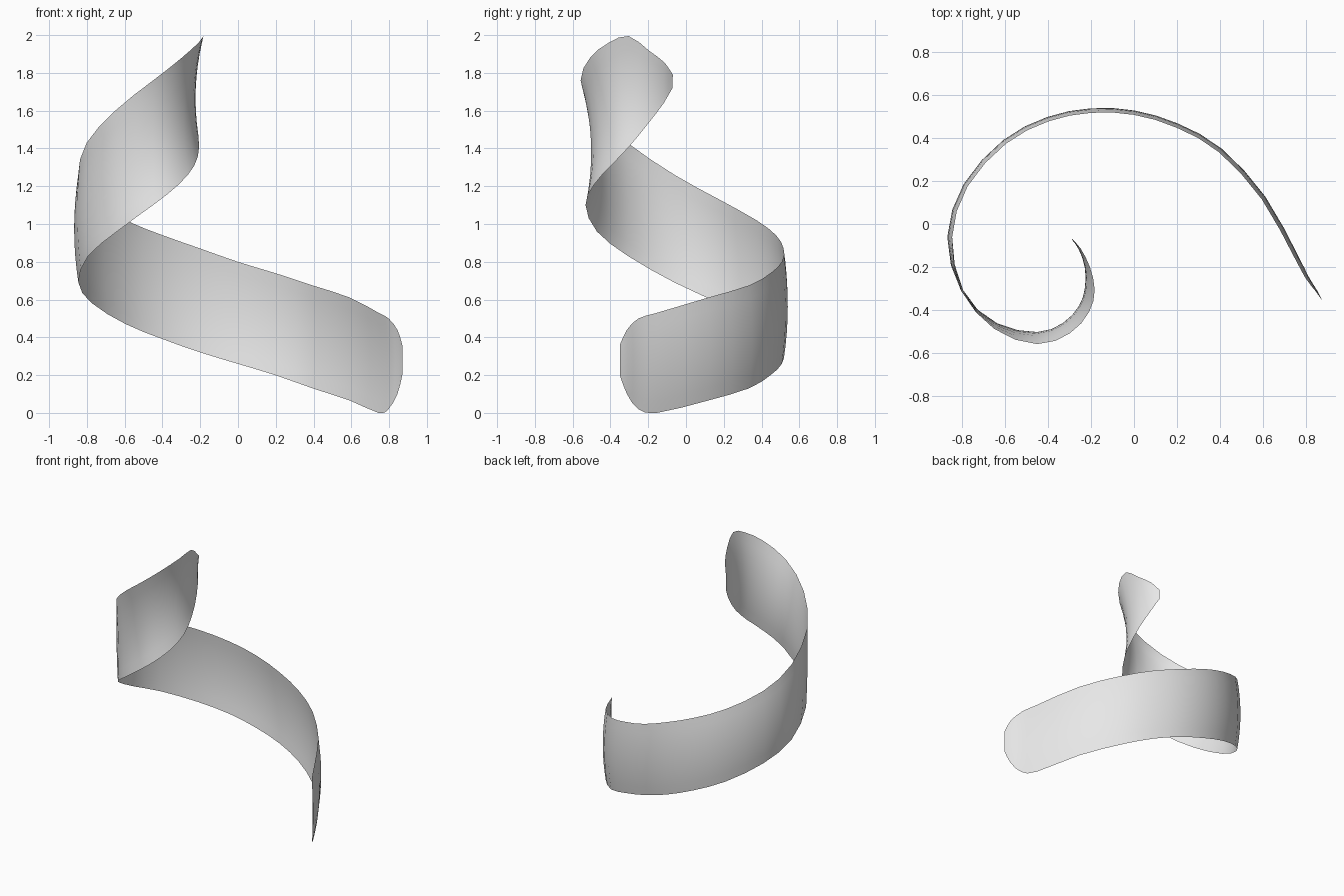
import bpy
import bmesh
from mathutils import Vector

cube = bpy.data.objects.get("Cube")
if cube:
    bpy.data.objects.remove(cube, do_unlink=True)

# Stations along the ribbon: plan x, plan y, lower edge z, upper edge z
STATIONS = [
    (.86, -.355, .2, .36), (.84, -.315, .1, .44), (.8, -.25, .02, .5),
    (.75, -.15, 0, .53), (.6, .12, .065, .61), (.4, .34, .13, .675),
    (.2, .455, .2, .74), (0, .515, .26, .8), (-.2, .525, .32, .87),
    (-.4, .485, .39, .94), (-.6, .38, .47, 1.02), (-.78, .18, .58, 1.13),
    (-.855, -.06, .69, 1.26), (-.8, -.31, .83, 1.43), (-.64, -.47, .96, 1.6),
    (-.45, -.52, 1.1, 1.76), (-.32, -.475, 1.21, 1.88),
    (-.24, -.39, 1.31, 1.96), (-.21, -.3, 1.41, 1.995),
    (-.21, -.2, 1.53, 1.92), (-.24, -.11, 1.64, 1.855), (-.275, -.06, 1.72, 1.79),
]
STEPS = 2       # columns per station gap
ROWS = 8        # faces across the ribbon
HALF = 0.3      # nominal half height of the ribbon


def refine(points, steps):
    """Pass a smooth curve through the stations."""
    pts = [Vector(p) for p in points]
    pts = [2 * pts[0] - pts[1]] + pts + [2 * pts[-1] - pts[-2]]
    out = []
    for a, b, c, d in zip(pts, pts[1:], pts[2:], pts[3:]):
        for k in range(steps):
            t = k / steps
            out.append(0.5 * (2 * b + (c - a) * t
                              + (2 * a - 5 * b + 4 * c - d) * t ** 2
                              + (3 * b - a - 3 * c + d) * t ** 3))
    out.append(pts[-2])
    return out


def blend(start, end, value):
    return max(0.0, min(1.0, (value - start) / (end - start)))


def build_ribbon(name, material):
    columns = refine(STATIONS, STEPS)
    bm = bmesh.new()
    grid = []
    for i, station in enumerate(columns):
        x, y, low, high = station
        ahead = columns[min(i + 1, len(columns) - 1)]
        behind = columns[max(i - 1, 0)]
        travel = Vector((ahead.x - behind.x, ahead.y - behind.y, 0))
        outward = Vector((travel.y, -travel.x, 0)).normalized()
        # The section bows outward on the wide turn and flares at the inner end
        inner = blend(1.0, 1.4, (low + high) / 2)
        bow = 0.025 - 0.06 * inner
        lean = 0.012 * inner
        line = []
        for r in range(ROWS + 1):
            z = low + (high - low) * r / ROWS
            w = (z - (low + high) / 2) / HALF
            shift = bow * (0.5 - w * w) + lean * w
            line.append(bm.verts.new(Vector((x, y, z)) + outward * shift))
        grid.append(line)
    for left, right in zip(grid, grid[1:]):
        for r in range(ROWS):
            bm.faces.new((left[r], left[r + 1], right[r + 1], right[r]))
    bmesh.ops.recalc_face_normals(bm, faces=bm.faces)
    for face in bm.faces:
        face.smooth = True
    mesh = bpy.data.meshes.new(name)
    bm.to_mesh(mesh)
    bm.free()
    mesh.materials.append(material)
    ribbon = bpy.data.objects.new(name, mesh)
    bpy.context.collection.objects.link(ribbon)
    return ribbon


# Single light grey finish
grey = bpy.data.materials.new("light_grey")
grey.use_nodes = True
colour = (0.8, 0.8, 0.8, 1)
grey.diffuse_color = colour
grey.node_tree.nodes["Principled BSDF"].inputs["Base Color"].default_value = colour

build_ribbon("spiral_ribbon", grey)
